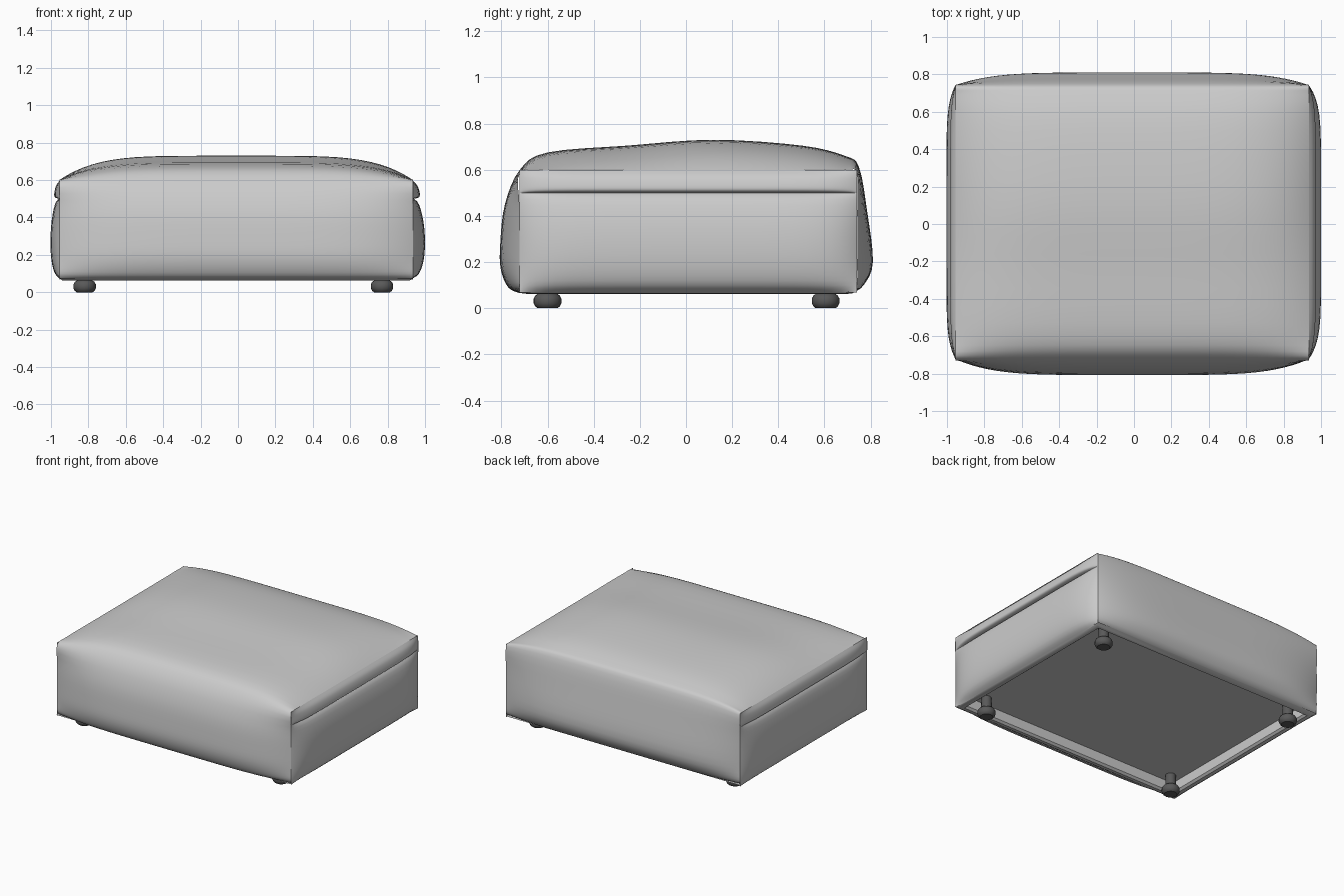
import bpy, bmesh, math
from mathutils import Vector

if "Cube" in bpy.data.objects:
    bpy.data.objects.remove(bpy.data.objects["Cube"])

XL, XR = -0.955, 0.935            # left / right seam planes
YF, YB = -0.722, 0.742            # front / back corner seams


def finish(name, bm, ref=Vector((0, 0, 0.33)), angle=50):
    """Orient faces away from ref and make a smooth-shaded object."""
    bmesh.ops.remove_doubles(bm, verts=bm.verts, dist=1e-5)
    bmesh.ops.recalc_face_normals(bm, faces=bm.faces)
    if sum(f.normal.dot((f.calc_center_median() - ref).normalized()) * f.calc_area() for f in bm.faces) < 0:
        bmesh.ops.reverse_faces(bm, faces=bm.faces)
    me = bpy.data.meshes.new(name)
    bm.to_mesh(me)
    bm.free()
    ob = bpy.data.objects.new(name, me)
    bpy.context.collection.objects.link(ob)
    bpy.ops.object.select_all(action='DESELECT')
    bpy.context.view_layer.objects.active = ob
    ob.select_set(True)
    bpy.ops.object.shade_smooth_by_angle(angle=math.radians(angle))
    return ob


def surface(name, nu, nv, fn, **kw):
    """Grid surface from fn(s, t), s and t in 0..1."""
    bm = bmesh.new()
    g = [[bm.verts.new(fn(i / nu, j / nv)) for j in range(nv + 1)] for i in range(nu + 1)]
    for i in range(nu):
        for j in range(nv):
            bm.faces.new((g[i][j], g[i + 1][j], g[i + 1][j + 1], g[i][j + 1]))
    return finish(name, bm, **kw)


def spline(pts, t):
    """Catmull-Rom through pts, t in 0..1."""
    n = len(pts) - 1
    i = min(int(t * n), n - 1)
    f = t * n - i
    a, b, c, d = (Vector(pts[max(0, min(n, i + k))]) for k in (-1, 0, 1, 2))
    return 0.5 * (2 * b + (c - a) * f + (2 * a - 5 * b + 4 * c - d) * f ** 2 + (3 * b - a - 3 * c + d) * f ** 3)


def ease(s):
    """Denser spacing near both ends, returned as -1..1."""
    return math.sin((s - 0.5) * math.pi)


def puff(u, n=5):
    return 1 - abs(u) ** n


# Waterfall cover running over front, top and back
mid = [(-.72, .065), (-.77, .09), (-.803, .17), (-.805, .28), (-.785, .45), (-.72, .60), (-.60, .675),
       (-.25, .705), (.12, .73), (.50, .705), (.69, .66), (.75, .61), (.785, .42), (.81, .20), (.77, .10), (.72, .065)]
edge = [(-.70, .07), (-.72, .10), (YF, .17), (YF, .28), (YF, .45), (-.72, .585), (-.60, .60),
        (-.25, .60), (.12, .60), (.50, .60), (.69, .60), (.74, .585), (YB, .42), (YB, .20), (.738, .10), (.70, .07)]


def cover(s, t):
    u = ease(s)
    p = spline(edge, t).lerp(spline(mid, t), puff(u))
    return ((XL + XR) / 2 + u * (XR - XL) / 2, p.x, p.y)


surface("cushion_cover", 36, 60, cover)

# Side panels and the overhanging top flaps above them: (outward offset, height)
panel_prof = [(-.01, .068), (.03, .10), (.053, .17), (.06, .27), (.052, .38), (.03, .47), (.005, .50)]
flap_prof = [(.005, .50), (.03, .508), (.034, .53), (.022, .57), (-.004, .60)]


def side(name, x, sx, prof):
    def fn(s, t):
        u = ease(s)
        p = spline(prof, t)
        return (x + sx * p.x * puff(u, 8), (YF + YB) / 2 + u * (YB - YF) / 2, p.y)
    surface(name, 28, 18, fn)


for label, x, sx in (("left", XL, -0.8), ("right", XR, 1.08)):
    side(label + "_side_panel", x, sx, panel_prof)
    side(label + "_top_flap", x, sx, flap_prof)

# Hem turned under the body and up to the recessed base
rings = [(.945, .735, .075), (.93, .715, .064), (.90, .69, .062), (.885, .675, .075), (.885, .675, .15)]
corner = [(-1, -1), (1, -1), (1, 1), (-1, 1), (-1, -1)]


def hem(s, t):
    rx, ry, z = rings[round(s * 4)]
    cx, cy = corner[round(t * 4)]
    return (cx * rx - 0.01, cy * ry + 0.005, z)


surface("under_hem", 4, 4, hem, ref=Vector((0, 0, 100)), angle=40)
surface("base_panel", 1, 1, lambda s, t: ((s * 2 - 1) * .885 - .01, (t * 2 - 1) * .675 + .005, .145))

# Turned feet with a stem up to the base
dark = bpy.data.materials.new("dark_foot")
dark.diffuse_color = (0.1, 0.1, 0.1, 1)
dark.use_nodes = True
dark.node_tree.nodes["Principled BSDF"].inputs["Base Color"].default_value = dark.diffuse_color
foot_prof = [(0, 0), (.043, 0), (.053, .008), (.06, .022), (.06, .042), (.052, .056), (.036, .066), (.034, .146)]


def foot(name, x, y):
    def fn(s, t):
        r, z = foot_prof[round(s * (len(foot_prof) - 1))]
        a = t * 2 * math.pi
        return (x + r * math.cos(a), y + r * math.sin(a), z)
    ob = surface(name, len(foot_prof) - 1, 16, fn, ref=Vector((x, y, .05)), angle=35)
    ob.data.materials.append(dark)


for fy, y in (("front", -.60), ("back", .605)):
    for fx, x in (("left", -.82), ("right", .77)):
        foot(f"{fy}_{fx}_foot", x, y)
